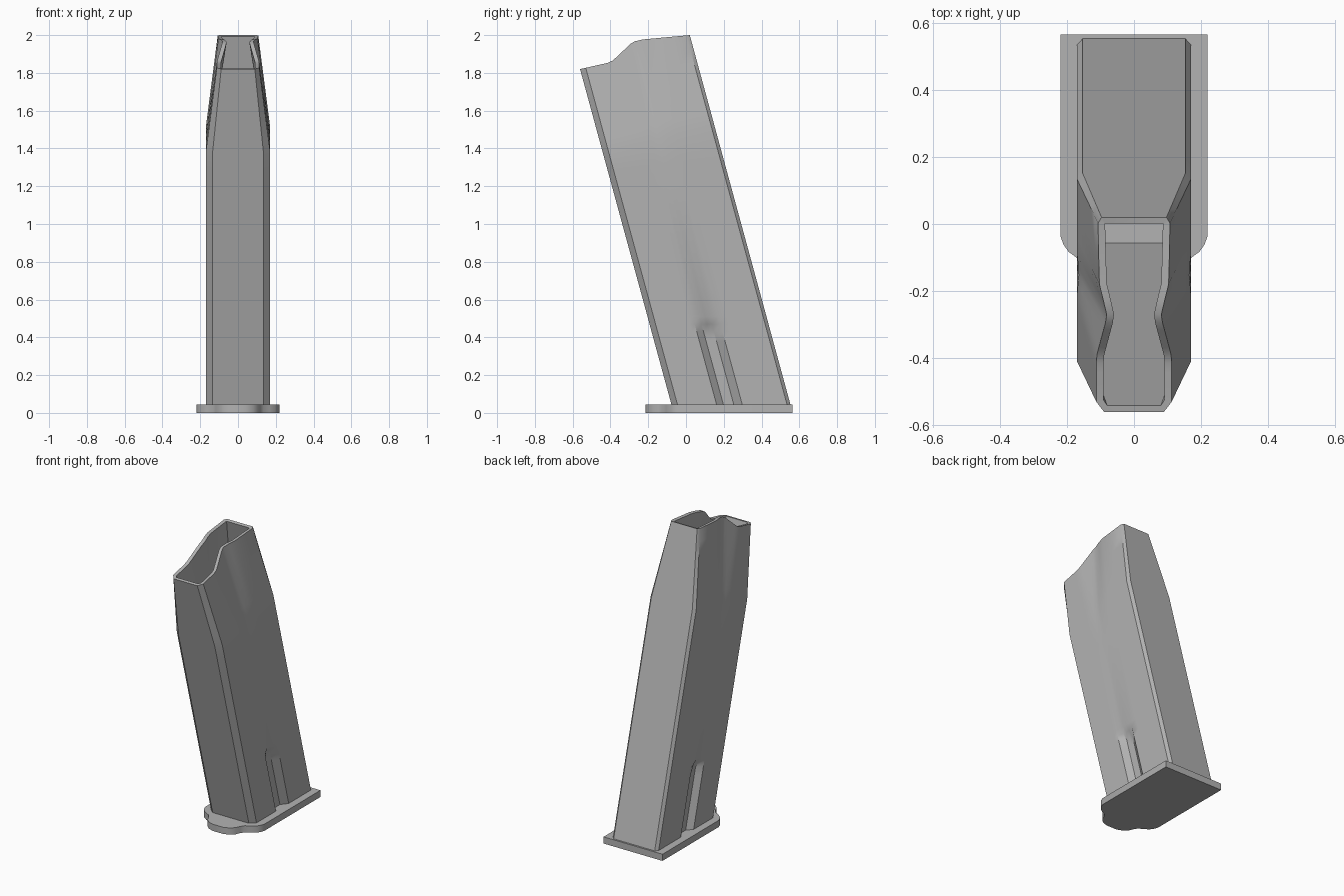
import bpy, bmesh

cube = bpy.data.objects.get("Cube")
if cube:
    bpy.data.objects.remove(cube)

GREY = (0.45, 0.45, 0.45, 1)
LEAN = 0.2725          # backward shift per unit of height
HALF = 0.17            # half width of the tube
PLATE = 0.045          # base plate thickness

metal = bpy.data.materials.new("plain_grey")
metal.use_nodes = True
metal.diffuse_color = GREY
metal.node_tree.nodes["Principled BSDF"].inputs["Base Color"].default_value = GREY


def clamp(v):
    return max(0.0, min(1.0, v))


def make_object(name, bm):
    mesh = bpy.data.meshes.new(name)
    bm.to_mesh(mesh)
    bm.free()
    mesh.materials.append(metal)
    obj = bpy.data.objects.new(name, mesh)
    bpy.context.collection.objects.link(obj)
    bpy.ops.object.select_all(action='DESELECT')
    obj.select_set(True)
    bpy.context.view_layer.objects.active = obj
    return obj


# Stepped lip: height along the depth of the tube
LIP = [(-0.065, 1.82), (0.09, 1.853), (0.12, 1.865), (0.174, 1.905), (0.24, 1.955),
       (0.265, 1.967), (0.31, 1.977), (0.565, 2.0)]


def lip(u):
    for (a, za), (b, zb) in zip(LIP, LIP[1:]):
        if u <= b:
            return za + (zb - za) * (u - a) / (b - a)
    return LIP[-1][1]


def shoulder(u):
    return 1.39 + 0.23 * u


def half_width(u, z):
    # Tapered neck
    w = HALF - 0.13 * max(0.0, z - shoulder(u))
    # Pressed groove rising from the base
    across = clamp(min((u - 0.174) / 0.036, (0.31 - u) / 0.045))
    w -= 0.034 * across * clamp((0.51 - z) / 0.08)
    # Dent that widens and deepens towards the lip
    rise = clamp((z - 1.25) / 0.7)
    centre = 0.243 + 0.02 * rise
    reach = 0.03 + (0.14 if u < centre else 0.07) * rise
    return w - 0.022 * rise * clamp(1 - abs(u - centre) / reach)


# Tube cross-section, front to back: chamfers at the corners, columns on the side
columns = [0.02, 0.06, 0.09, 0.12, 0.145, 0.174, 0.21, 0.24, 0.265, 0.31, 0.36, 0.45]
section = ([(0.135, -0.065), (HALF, -0.033)] + [(HALF, u) for u in columns]
           + [(HALF, 0.547), (0.153, 0.565)])
loop = [(1, x, u) for x, u in section] + [(-1, x, u) for x, u in reversed(section)]

levels = [lambda u, z=z: z for z in (PLATE - 0.003, 0.38, 0.43, 0.47, 0.51, 1.2)]
levels.append(lambda u: 0.5 * (1.2 + shoulder(u)))
levels += [lambda u, t=i / 6: shoulder(u) + t * (lip(u) - shoulder(u)) for i in range(7)]

bm = bmesh.new()
rings = []
for level in levels:
    ring = []
    for side, x, u in loop:
        z = level(u)
        ring.append(bm.verts.new((side * x / HALF * half_width(u, z), u - LEAN * z, z)))
    rings.append(ring)
n = len(loop)
for low, high in zip(rings, rings[1:]):
    for i in range(n):
        j = (i + 1) % n
        bm.faces.new((low[i], low[j], high[j], high[i]))
tube = make_object("magazine_tube", bm)

# Sheet metal wall, open at the top
wall = tube.modifiers.new("wall", 'SOLIDIFY')
wall.thickness = 0.022
wall.offset = -1
bpy.ops.object.modifier_apply(modifier=wall.name)
bpy.ops.object.shade_smooth_by_angle(angle=0.6)

# Base plate with a rounded nose
edge = [(0.22, 0.565), (0.22, -0.035), (0.21, -0.062), (0.195, -0.083), (0.165, -0.105),
        (0.135, -0.12), (0.118, -0.145), (0.105, -0.175), (0.08, -0.2), (0.04, -0.215)]
outline = edge + [(-x, y) for x, y in reversed(edge)]
bm = bmesh.new()
base = bm.faces.new([bm.verts.new((x, y, 0)) for x, y in outline])
top = bmesh.ops.extrude_face_region(bm, geom=[base])["geom"]
for v in top:
    if isinstance(v, bmesh.types.BMVert):
        v.co.z = PLATE
bmesh.ops.recalc_face_normals(bm, faces=bm.faces)
make_object("base_plate", bm)
bpy.ops.object.shade_smooth_by_angle(angle=0.6)
